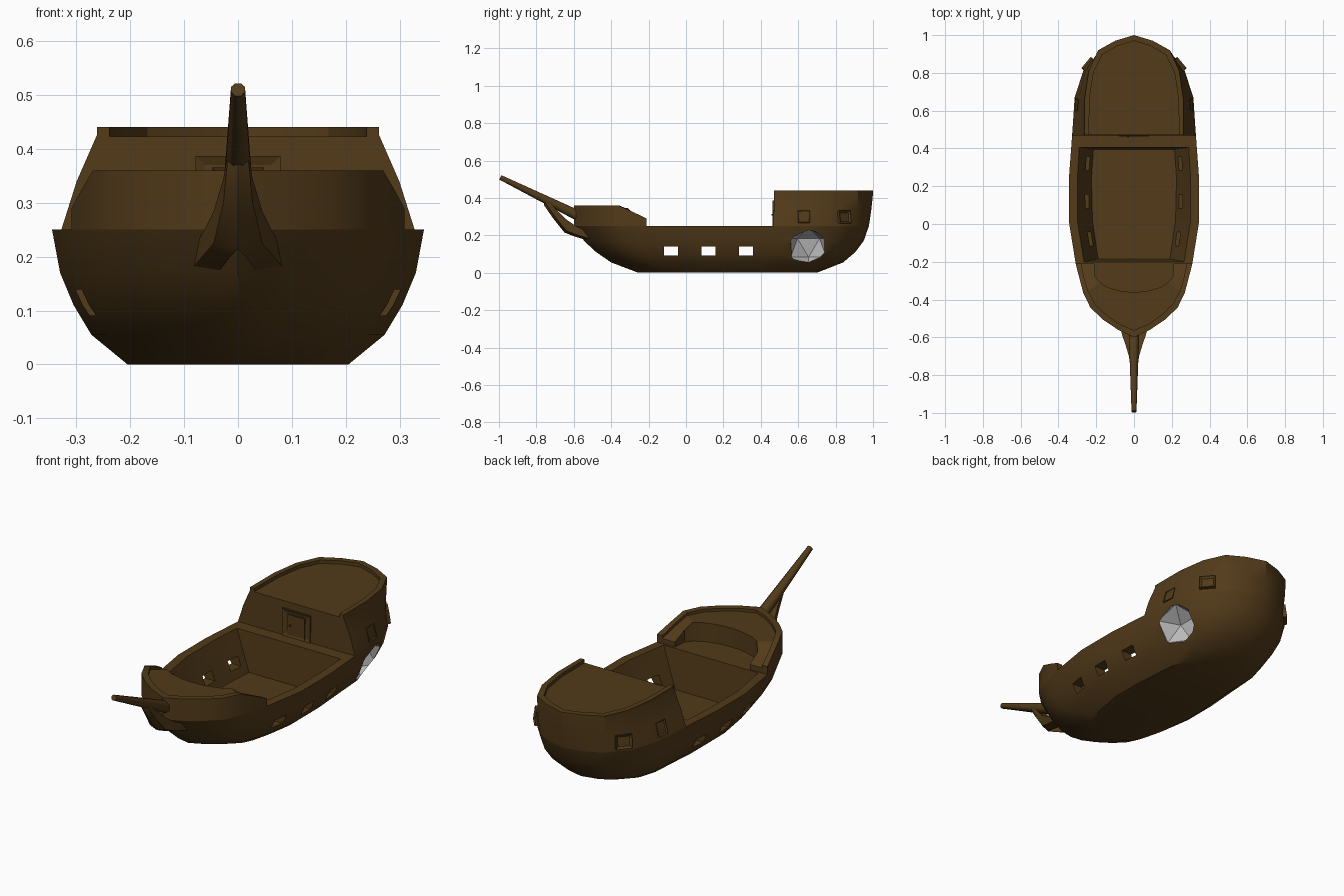
import bpy, bmesh, math
from mathutils import Matrix, Vector

if "Cube" in bpy.data.objects:
    bpy.data.objects.remove(bpy.data.objects["Cube"])


def material(name, rgb):
    m = bpy.data.materials.new(name)
    m.diffuse_color = (*rgb, 1)
    m.use_nodes = True
    m.node_tree.nodes["Principled BSDF"].inputs["Base Color"].default_value = m.diffuse_color
    return m


WOOD = material("dark_wood", (0.085, 0.043, 0.010))
GREY = material("bare_grey", (0.5, 0.5, 0.5))


def finish(name, bm, mat=WOOD):
    bmesh.ops.recalc_face_normals(bm, faces=bm.faces)
    me = bpy.data.meshes.new(name)
    bm.to_mesh(me)
    bm.free()
    me.materials.append(mat)
    ob = bpy.data.objects.new(name, me)
    bpy.context.collection.objects.link(ob)
    return ob


def activate(ob):
    bpy.ops.object.select_all(action='DESELECT')
    ob.select_set(True)
    bpy.context.view_layer.objects.active = ob


def smooth(ob, deg=30):
    activate(ob)
    bpy.ops.object.shade_smooth_by_angle(angle=math.radians(deg))


def loft(name, rows, closed=False, caps=()):
    """Skin rows of points; caps are lists of (row, column)."""
    bm = bmesh.new()
    g = [[bm.verts.new(p) for p in r] for r in rows]
    n = len(g[0])
    for a, b in zip(g, g[1:]):
        for i in range(n if closed else n - 1):
            j = (i + 1) % n
            bm.faces.new((a[i], a[j], b[j], b[i]))
    for cap in caps:
        bm.faces.new([g[r][c] for r, c in cap])
    return finish(name, bm)


def mirrored(half):
    """Half outline whose last point is on the centre line -> both sides."""
    return half + [(-x, y, z) for x, y, z in reversed(half[:-1])]


# hull: plan shape (u along length, f of half width), scaled at each level
PLAN = [(0, 0), (.026, .25), (.06, .48), (.1, .67), (.15, .78), (.2, .84), (.247, .895),
        (.39, 1), (.53, 1), (.677, .95), (.805, .91), (.9, .77), (.963, .5), (.985, .29), (1, 0)]
LEVELS = [(0, .205, -.255, .70), (.055, .272, -.40, .84), (.11, .305, -.48, .905),
          (.17, .33, -.545, .95), (.25, .345, -.6, .978)]


def level(z, w, yb, ys):
    return [(w * f, yb + u * (ys - yb), z) for u, f in PLAN]


halves = [level(*l) for l in LEVELS]
rings = [h + [(-x, y, z) for x, y, z in reversed(h[1:-1])] for h in halves]
N = len(rings[0])
hull = loft("hull", rings, True, [[(0, i) for i in range(N)], [(4, i) for i in range(N)]])


def cut(ob, cutter):
    m = ob.modifiers.new("cut", 'BOOLEAN')
    m.operation, m.solver, m.object = 'DIFFERENCE', 'EXACT', cutter
    m.material_mode = 'TRANSFER'
    activate(ob)
    bpy.ops.object.modifier_apply(modifier=m.name)
    bpy.data.objects.remove(cutter)


# open waist well with sloping inner walls
floor = [(.19, -.185), (.22, .02), (.225, .24), (.215, .395)]
brim = [(.265, -.2), (.30, .02), (.30, .24), (.29, .405)]
well = []
for pts, z in ((floor, .05), (brim, .25), (brim, .3)):
    well.append([(x, y, z) for x, y in pts] + [(-x, y, z) for x, y in reversed(pts)])
cut(hull, loft("well_cutter", well, True,
               [[(0, i) for i in range(8)], [(2, i) for i in range(8)]]))

# gun ports through both sides
for y in (-.08, .12, .32):
    bm = bmesh.new()
    bmesh.ops.create_cube(bm, size=1, matrix=Matrix.Translation((0, y, .115))
                          @ Matrix.Diagonal((1, .075, .048, 1)))
    cut(hull, finish("port_cutter", bm))

# faceted grey dent low on the right side
bm = bmesh.new()
bmesh.ops.create_icosphere(bm, subdivisions=1, radius=.112,
                           matrix=Matrix.Translation((.285, .655, .133)))
cut(hull, finish("dent_cutter", bm, GREY))
smooth(hull)

# forecastle: U-shaped bulwark with lip and stepped deck
outer = halves[4][:7][::-1]
arc = [(.21, -.21), (.205, -.28), (.18, -.31), (.14, -.335), (.09, -.35), (.05, -.358), (0, -.36)]
tops = [.29, .325, .36, .36, .36, .36, .36]
rows = [[] for _ in range(6)]
for (x, y, _), (ax, ay), t in zip(outer, arc, tops):
    k = .14 if y > -.58 else .16
    ix, iy = x + (ax - x) * .3, y + (ay - y) * k
    for r, p in zip(rows, ((x, y, .25), (x, y, t), (ix, iy, t), (ix, iy, t - .015),
                           (ax, ay, t - .015), (ax, ay, .249))):
        r.append(p)
rows = [mirrored(r) for r in rows]
smooth(loft("forecastle", rows, False,
            [[(r, 0) for r in range(6)], [(r, 12) for r in range(6)]]))

# stern castle: leaning walls, low rail and deck, open towards the front
base = halves[4][9:]
top = [(.262, .47), (.262, .66), (.24, .81), (.19, .92), (.1, .97), (0, 1.0)]
inner = [(.238, .47), (.236, .66), (.215, .8), (.168, .895), (.09, .942), (0, .97)]
rows = [base]
rows.append([(b[0] * .52 + t[0] * .48 + .003 * (t[0] > 0), b[1] * .4 + t[1] * .6, .34)
             for b, t in zip(base, top)])
rows += [[(x, y, .425) for x, y in top], [(x, y, .44) for x, y in top],
         [(x, y, .44) for x, y in inner], [(x, y, .423) for x, y in inner]]
rows = [mirrored(r) for r in rows]
smooth(loft("stern_castle", rows, False,
            [[(5, i) for i in range(11)],
             [(r, 0) for r in range(6)] + [(r, 10) for r in reversed(range(6))]]))


def panel(name, loc, w, h, d, border, sink, yaw, tilt=0):
    """Framed panel facing local +x."""
    bm = bmesh.new()
    bmesh.ops.create_cube(bm, size=1, matrix=Matrix.Diagonal((d, w, h, 1)))
    f = max(bm.faces, key=lambda f: f.calc_center_median().x)
    bmesh.ops.inset_individual(bm, faces=[f], thickness=border)
    bmesh.ops.translate(bm, verts=f.verts, vec=(-sink, 0, 0))
    bmesh.ops.transform(bm, verts=bm.verts, matrix=Matrix.Translation(loc)
                        @ Matrix.Rotation(yaw, 4, 'Z') @ Matrix.Rotation(-tilt, 4, 'Y'))
    finish(name, bm)


# cabin windows on both sides
for s, side in ((1, "right"), (-1, "left")):
    for label, x, y, w, yaw, tilt in (("fore", .297, .63, .065, 4, 16), ("aft", .242, .845, .078, 40, 8)):
        a = math.radians(yaw)
        a = a if s > 0 else math.pi - a
        panel(f"window_{label}_{side}", (s * x, y, .297), w, .068, .022, .015, .009,
              a, math.radians(tilt))

# cabin door with frame and knob
panel("door_frame", (0, .472, .318), .158, .138, .018, .026, .007, -math.pi / 2)
panel("door", (0, .471, .307), .096, .116, .014, .008, .003, -math.pi / 2)
bm = bmesh.new()
bmesh.ops.create_icosphere(bm, subdivisions=1, radius=.006,
                           matrix=Matrix.Translation((-.032, .463, .31)))
finish("door_knob", bm)

# bowsprit
a, b = Vector((0, -.56, .297)), Vector((0, -.993, .51))
bm = bmesh.new()
bmesh.ops.create_cone(bm, cap_ends=True, segments=8, radius1=.031, radius2=.014,
                      depth=(b - a).length,
                      matrix=Matrix.Translation((a + b) / 2)
                      @ (b - a).to_track_quat('Z', 'Y').to_matrix().to_4x4()
                      @ Matrix.Rotation(math.pi / 8, 4, 'Z'))
smooth(finish("bowsprit", bm), 50)

# curved brackets under the bowsprit: y, low z, high z, inner x, outer x
BRACKET = [(-.76, .362, .39, 0, .02), (-.71, .29, .345, 0, .027), (-.65, .215, .285, 0, .045),
           (-.60, .195, .25, .018, .062), (-.50, .165, .205, .04, .088)]
for s, side in ((1, "right"), (-1, "left")):
    rows = [[(s * i, y, lo), (s * o, y + .01, lo + .01), (s * o, y + .01, hi), (s * i, y, hi)]
            for y, lo, hi, i, o in BRACKET]
    smooth(loft(f"bow_bracket_{side}", rows, True,
                [[(0, i) for i in range(4)], [(4, i) for i in range(4)]]))
